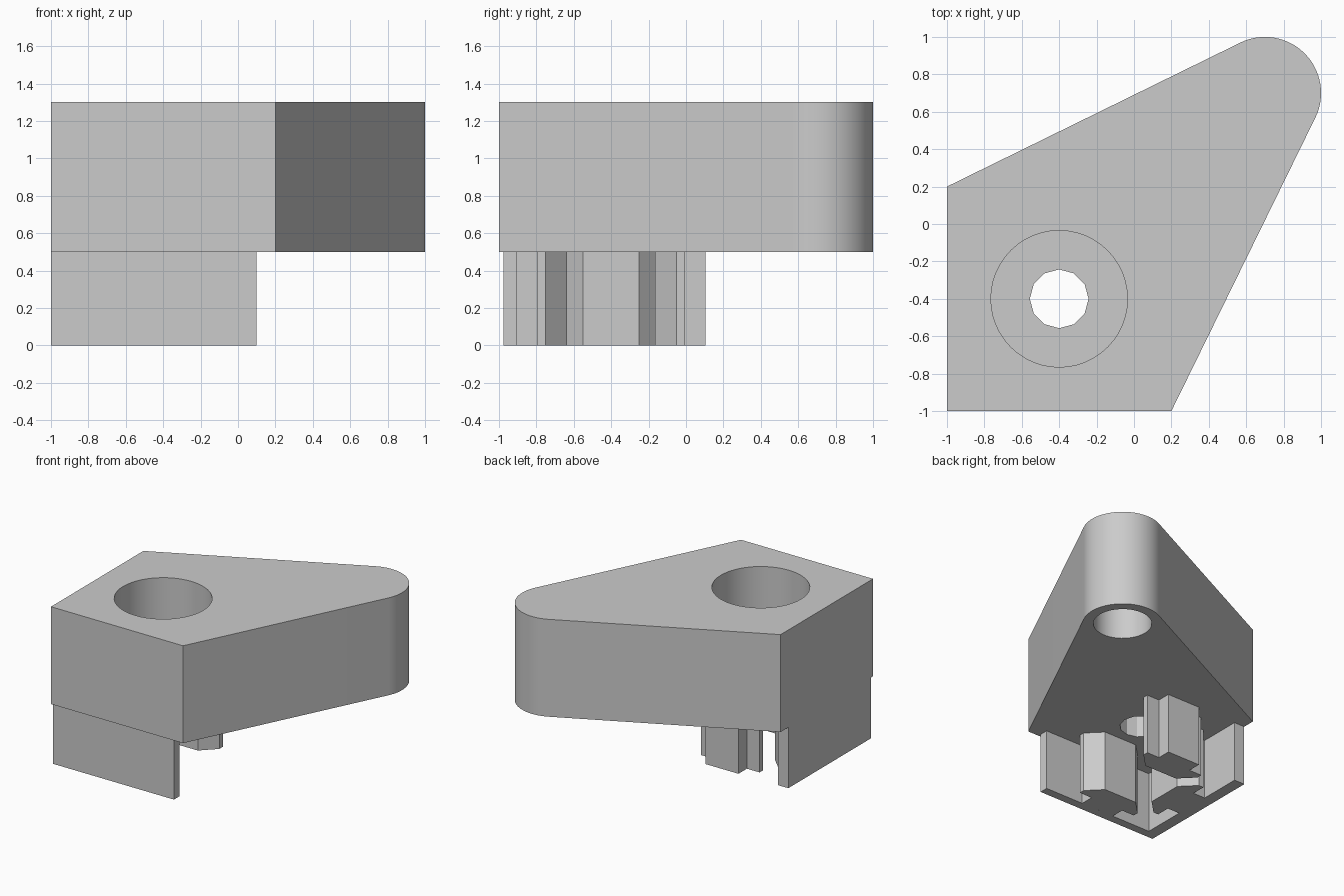
import bpy, bmesh, math

if "Cube" in bpy.data.objects:
    bpy.data.objects.remove(bpy.data.objects["Cube"], do_unlink=True)

grey = bpy.data.materials.new("light_grey")
grey.use_nodes = True
grey.diffuse_color = (0.6, 0.6, 0.6, 1)
grey.node_tree.nodes["Principled BSDF"].inputs["Base Color"].default_value = (0.6, 0.6, 0.6, 1)

BASE, TOP = 0.5, 1.3     # underside and top of the main plate
C = -0.4                 # centre of the screw hole and of the slot keys


def prism(name, points, z0, z1):
    """Extrude a counter-clockwise outline from z0 to z1."""
    bm = bmesh.new()
    face = bm.faces.new([bm.verts.new((x, y, z0)) for x, y in points])
    ext = bmesh.ops.extrude_face_region(bm, geom=[face], use_keep_orig=True)
    for v in ext["geom"]:
        if isinstance(v, bmesh.types.BMVert):
            v.co.z = z1
    bmesh.ops.recalc_face_normals(bm, faces=bm.faces)
    mesh = bpy.data.meshes.new(name)
    bm.to_mesh(mesh)
    bm.free()
    mesh.materials.append(grey)
    obj = bpy.data.objects.new(name, mesh)
    bpy.context.collection.objects.link(obj)
    return obj


def arc(cx, cy, r, a0, a1, n):
    return [(cx + r * math.cos(a0 + (a1 - a0) * i / n),
             cy + r * math.sin(a0 + (a1 - a0) * i / n)) for i in range(n + 1)]


def drill(target, x, y, r, z0, z1, sides):
    """Cut a round hole and discard the cutter."""
    cutter = prism("hole_cutter", arc(x, y, r, 0, math.tau, sides)[:-1], z0, z1)
    cutter.hide_render = True
    mod = target.modifiers.new("hole", "BOOLEAN")
    mod.operation, mod.solver, mod.object = "DIFFERENCE", "EXACT", cutter
    bpy.ops.object.select_all(action="DESELECT")
    bpy.context.view_layer.objects.active = target
    target.select_set(True)
    bpy.ops.object.modifier_apply(modifier=mod.name)
    bpy.data.objects.remove(cutter, do_unlink=True)


# Main plate: square corner running out to a rounded tip
tip, tip_r = 0.7, 0.3
dx, dy = 0.2 - tip, -1 - tip
start = math.atan2(dy, dx) + math.acos(tip_r / math.hypot(dx, dy))
outline = [(-1, 0.2), (-1, -1), (0.2, -1)]
outline += arc(tip, tip, tip_r, start, math.pi / 2 - start, 32)
plate = prism("main_plate", outline, BASE, TOP)

# Counterbored screw hole and blind hole under the tip
drill(plate, C, C, 0.365, 0.7, TOP + 0.1, 48)
drill(plate, C, C, 0.157, BASE - 0.1, 0.8, 12)
drill(plate, tip, tip, 0.22, BASE - 0.1, 1.0, 48)
bpy.ops.object.shade_smooth_by_angle(angle=math.radians(29))

# L-shaped skirt below the square corner
inner = -0.905
prism("corner_skirt", [(-1, -0.975), (0.1, -0.975), (0.1, inner), (inner, inner),
                       (inner, 0.1), (-1, 0.1)], 0, BASE)

# Slot keys: narrow neck, wide head with chamfered inner corners
half = [(0.15, -0.505), (0.15, -0.395), (0.265, -0.395), (0.265, -0.35), (0.15, -0.235)]
key = half + [(-x, y) for x, y in reversed(half)]
for name, turn in (("front_key", 0), ("rear_key", math.pi), ("side_key", -math.pi / 2)):
    c, s = math.cos(turn), math.sin(turn)
    prism(name, [(C + c * x - s * y, C + s * x + c * y) for x, y in key], 0, BASE)
